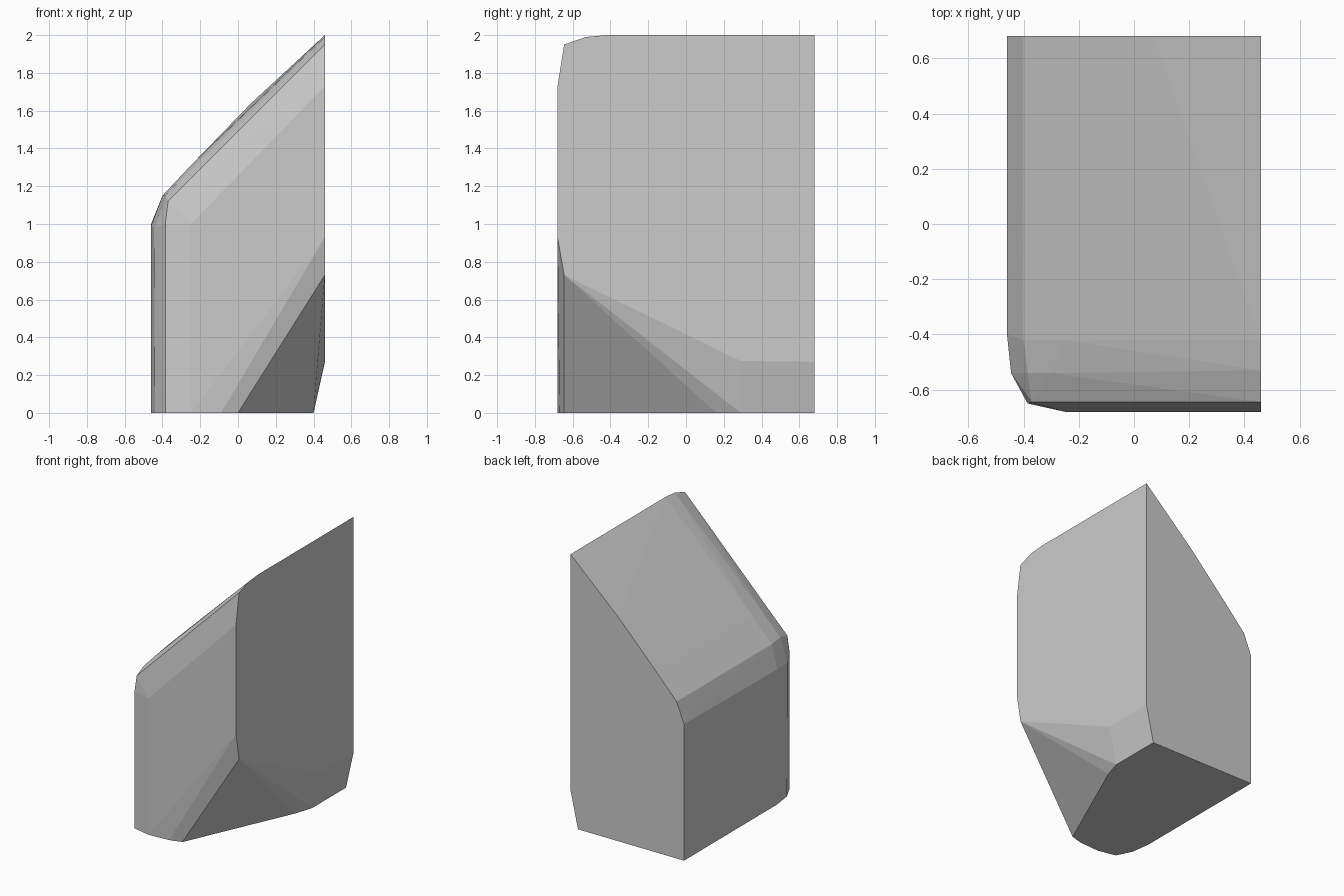
import bpy, bmesh

if "Cube" in bpy.data.objects:
    bpy.data.objects.remove(bpy.data.objects["Cube"])

# Outline of the flat back, which runs forward to the rounded front edges: x, z
profile = [(-.46, 0), (-.46, 1.0), (-.40, 1.15), (-.25, 1.31), (.07, 1.64), (.46, 2), (.46, .27), (.40, 0)]
# Outline of the flat right side: y, z
side = [(-.42, 2), (-.53, 1.99), (-.645, 1.95), (-.68, 1.73), (-.68, .93),
        (-.67, .88), (-.645, .73), (.29, .275)]
# Footprint of the base: x, y
base = [(.40, .29), (.36, .16), (0, -.645), (-.09, -.67), (-.25, -.68),
        (-.385, -.65), (-.44, -.54), (-.46, -.40)]
# Rounded upper left front corner
corner = [(-.25, -.68, 1.0), (-.385, -.65, 1.0), (-.37, -.645, 1.12), (-.445, -.54, .98),
          (-.46, -.40, .99), (-.40, -.42, 1.15), (-.385, -.54, 1.15), (-.30, -.54, 1.24), (-.25, -.42, 1.31)]

points = ([(x, .68, z) for x, z in profile] + [(.46, y, z) for y, z in side]
          + [(x, y, 0) for x, y in base] + corner)

# Chiselled stone: hull around the outlines
bm = bmesh.new()
for p in points:
    bm.verts.new(p)
res = bmesh.ops.convex_hull(bm, input=bm.verts[:])
loose = [v for v in bm.verts if not v.link_faces]
bmesh.ops.delete(bm, geom=loose, context='VERTS')
bmesh.ops.dissolve_limit(bm, angle_limit=.01, verts=bm.verts[:], edges=bm.edges[:])
bmesh.ops.recalc_face_normals(bm, faces=bm.faces[:])
mesh = bpy.data.meshes.new("stone_block")
bm.to_mesh(mesh)
bm.free()
stone = bpy.data.objects.new("stone_block", mesh)
bpy.context.collection.objects.link(stone)

# Grey colour
grey = bpy.data.materials.new("stone grey")
grey.diffuse_color = (.6, .6, .6, 1)
grey.use_nodes = True
grey.node_tree.nodes["Principled BSDF"].inputs["Base Color"].default_value = grey.diffuse_color
mesh.materials.append(grey)
